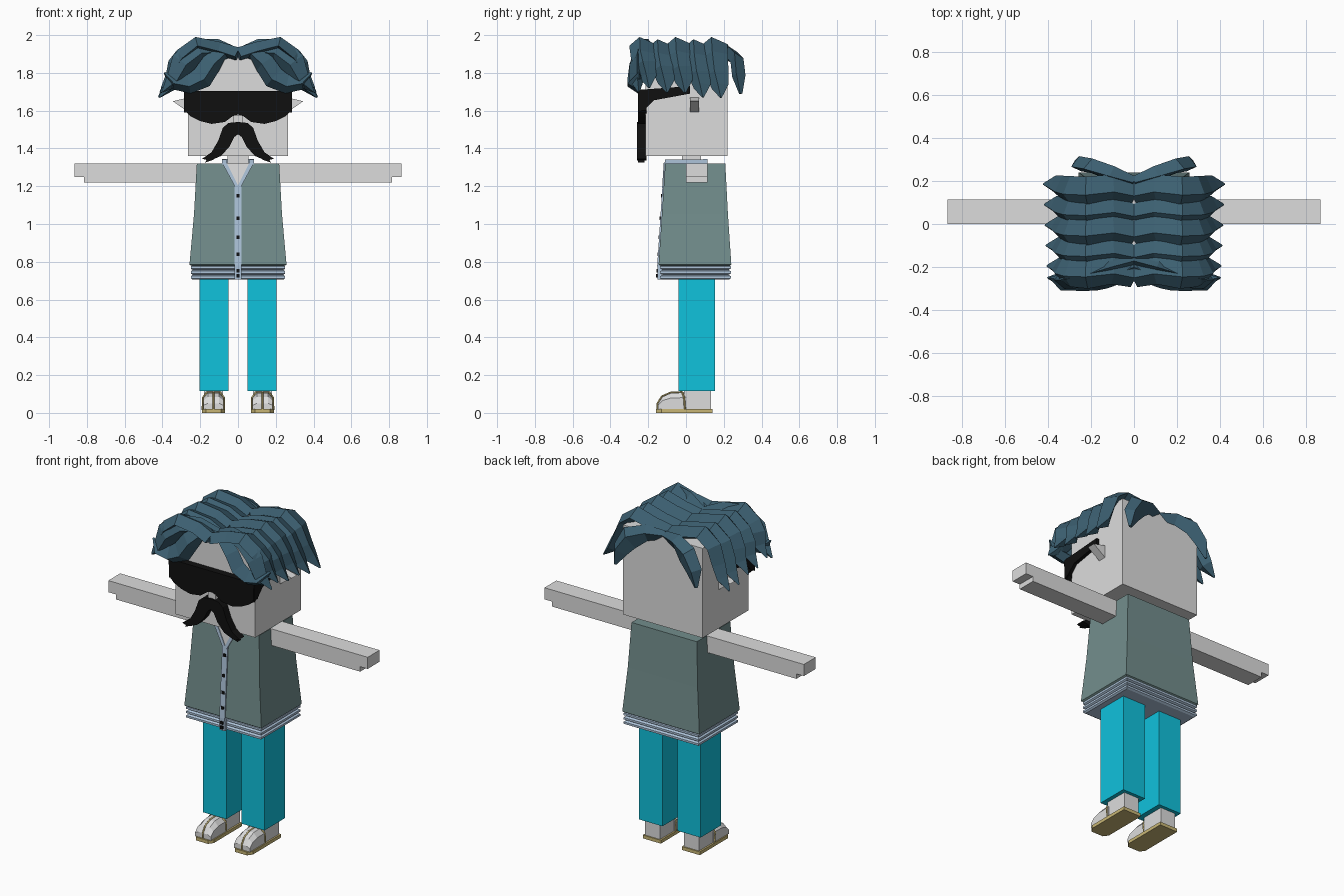
import bpy
import bmesh
from mathutils import Vector

cube = bpy.data.objects.get("Cube")
if cube:
    bpy.data.objects.remove(cube, do_unlink=True)


def material(name, rgb):
    m = bpy.data.materials.new(name)
    m.use_nodes = True
    m.diffuse_color = (*rgb, 1)
    m.node_tree.nodes["Principled BSDF"].inputs["Base Color"].default_value = (*rgb, 1)
    return m


SKIN = material("pale grey skin", (0.72, 0.72, 0.72))
CYAN = material("cyan trousers", (0.005, 0.54, 0.72))
VEST = material("grey green knit", (0.17, 0.27, 0.265))
TRIM = material("pale blue trim", (0.42, 0.55, 0.70))
BLACK = material("black", (0.005, 0.005, 0.005))
HAIR = material("slate blue hair", (0.045, 0.115, 0.165))
TAN = material("tan leather", (0.58, 0.47, 0.18))


def skin_rings(name, rings, mat, mirror=False):
    """Join equal-sized rings of points into a closed solid."""
    bm = bmesh.new()
    loops = [[bm.verts.new(p) for p in ring] for ring in rings]
    n = len(loops[0])
    for a, b in zip(loops, loops[1:]):
        for i in range(n):
            j = (i + 1) % n
            bm.faces.new((a[i], a[j], b[j], b[i]))
    bm.faces.new(loops[0][::-1])
    bm.faces.new(loops[-1])
    bmesh.ops.recalc_face_normals(bm, faces=bm.faces)
    mesh = bpy.data.meshes.new(name)
    bm.to_mesh(mesh)
    bm.free()
    mesh.materials.append(mat)
    ob = bpy.data.objects.new(name, mesh)
    bpy.context.collection.objects.link(ob)
    if mirror:
        ob.modifiers.new("Mirror", "MIRROR")
    return ob


def box(name, x, y, z, mat, mirror=False):
    rings = [[(x[0], y[0], h), (x[1], y[0], h), (x[1], y[1], h), (x[0], y[1], h)] for h in z]
    return skin_rings(name, rings, mat, mirror)


def tower(name, levels, mat):
    """Stack of rectangles: half width, front y, back y, height."""
    rings = [[(-w, f, z), (w, f, z), (w, b, z), (-w, b, z)] for w, f, b, z in levels]
    return skin_rings(name, rings, mat)


def prism(name, pts, axis, lo, hi, mat, mirror=False):
    """Extrude an outline along x (outline in y, z) or y (outline in x, z)."""
    if axis == "x":
        rings = [[(d, a, z) for a, z in pts] for d in (lo, hi)]
    else:
        rings = [[(a, d, z) for a, z in pts] for d in (lo, hi)]
    return skin_rings(name, rings, mat, mirror)


def lock(name, path, widths, thick, out=None):
    """Tapered ridged hair lock along a path, mirrored left to right."""
    pts = [Vector(p) for p in path]
    rings = []
    for i, (p, w) in enumerate(zip(pts, widths)):
        t = (pts[min(i + 1, len(pts) - 1)] - pts[max(i - 1, 0)]).normalized()
        o = Vector(out) if out else p - Vector((0, p.y, 1.7))
        side = t.cross(o).normalized()
        n = side.cross(t)
        h = thick * min(1, w / 0.08)
        ridge = p + n * h + side * w * 0.12
        rings.append([p - side * w / 2, p - n * h, p + side * w / 2 - n * h * 0.4, ridge])
    return skin_rings(name, rings, HAIR, True)


def strap(name, path):
    """Thin leather cord, mirrored left to right."""
    cu = bpy.data.curves.new(name, "CURVE")
    cu.dimensions = "3D"
    cu.bevel_depth = 0.005
    cu.bevel_resolution = 0
    sp = cu.splines.new("POLY")
    sp.points.add(len(path) - 1)
    for q, p in zip(sp.points, path):
        q.co = (*p, 1)
    cu.materials.append(TAN)
    ob = bpy.data.objects.new(name, cu)
    bpy.context.collection.objects.link(ob)
    ob.modifiers.new("Mirror", "MIRROR")


# Head, neck, ears and nose
box("head", (-0.265, 0.265), (-0.215, 0.22), (1.36, 1.9), SKIN)
box("neck", (-0.055, 0.055), (-0.02, 0.08), (1.3, 1.37), SKIN)
prism("ears", [(0.26, 1.59), (0.345, 1.65), (0.26, 1.67)], "y", 0.02, 0.07, SKIN, True)
box("nose", (-0.025, 0.025), (-0.25, -0.21), (1.535, 1.575), SKIN)

# Sunglasses and moustache
prism("sunglasses", [(0, 1.705), (0.285, 1.705), (0.28, 1.6), (0.25, 1.57), (0.2, 1.545),
                     (0.14, 1.53), (0.07, 1.54), (0.03, 1.57), (0, 1.58)],
      "y", -0.255, -0.21, BLACK, True)
prism("sunglass_arms", [(-0.25, 1.71), (-0.25, 1.59), (-0.215, 1.61), (-0.17, 1.655),
                        (0.02, 1.69), (0.02, 1.73)], "x", 0.262, 0.285, BLACK, True)
prism("moustache", [(0, 1.54), (0.05, 1.535), (0.08, 1.51), (0.105, 1.44), (0.14, 1.38),
                    (0.19, 1.345), (0.15, 1.335), (0.09, 1.36), (0.045, 1.41), (0.02, 1.46), (0, 1.475)],
      "y", -0.26, -0.21, BLACK, True)
prism("moustache_ends", [(0.1, 1.4), (0.14, 1.38), (0.175, 1.325), (0.13, 1.34)],
      "y", -0.255, -0.22, BLACK, True)

# Arms with a notched hand
prism("arms", [(0.2, 1.22), (0.815, 1.22), (0.815, 1.25), (0.865, 1.25), (0.865, 1.32), (0.2, 1.32)],
      "y", 0, 0.113, SKIN, True)


# Knitted vest with ribbed hem
def vest_front(z):
    return -0.11 - 0.035 * (1.32 - z) / 0.535


tower("vest", [(0.24, -0.13, 0.225, 0.775), (0.257, vest_front(0.785), 0.24, 0.785),
               (0.233, vest_front(1.05), 0.222, 1.05), (0.218, vest_front(1.32), 0.208, 1.32)], VEST)
for i in range(3):
    z = 0.705 + i * 0.026
    tower(f"hem_rib_{i + 1}", [(0.24, -0.125, 0.225, z), (0.25, -0.137, 0.237, z + 0.007),
                               (0.25, -0.137, 0.237, z + 0.019), (0.24, -0.125, 0.225, z + 0.026)], TRIM)

# Open neckline, collar and button band
skin_rings("throat", [[(x, vest_front(z) + d, z) for x, z in ((-0.07, 1.322), (0.07, 1.322), (0, 1.2))]
                      for d in (0.004, -0.004)], SKIN)
skin_rings("neckline_trim", [[(x, vest_front(z) + d, z) for x, z in
                              ((0.06, 1.325), (0.085, 1.325), (0.012, 1.19), (0, 1.205))]
                             for d in (0.004, -0.008)], TRIM, True)
box("collar_sides", (0.06, 0.085), (-0.112, 0.115), (1.315, 1.342), TRIM, True)
box("collar_back", (-0.085, 0.085), (0.09, 0.115), (1.315, 1.345), TRIM)
prism("button_band", [(vest_front(z) + d, z) for z, d in
                      ((0.705, 0.02), (0.705, 0), (0.78, -0.007), (1.205, -0.007), (1.205, 0.02))],
      "x", -0.018, 0.018, TRIM)
for i, z in enumerate((0.725, 0.752, 0.84, 0.93, 1.03, 1.15)):
    y = vest_front(z) - 0.01
    box(f"button_{i + 1}", (-0.009, 0.009), (y, y + 0.02), (z - 0.009, z + 0.009), BLACK)

# Trousers, feet and sandals
box("trouser_legs", (0.05, 0.205), (-0.04, 0.153), (0.115, 0.71), CYAN, True)
box("heels", (0.08, 0.18), (-0.01, 0.133), (0.018, 0.12), SKIN, True)
toe = [(-0.148, 0.018), (-0.148, 0.05), (-0.125, 0.085), (-0.08, 0.105), (0, 0.108), (0, 0.018)]
skin_rings("toes", [[(x, y, 0.018 + (z - 0.018) * k) for y, z in toe]
                    for x, k in ((0.077, 0.7), (0.1, 1), (0.16, 1), (0.183, 0.7))], SKIN, True)
skin_rings("sandal_soles", [[(0.07, 0.14, z), (0.07, -0.13, z), (0.09, -0.158, z), (0.17, -0.158, z),
                             (0.19, -0.13, z), (0.19, 0.14, z)] for z in (0, 0.02)], TAN, True)
strap("sandal_arches", [(0.073, -0.005, 0.015), (0.073, -0.01, 0.08), (0.097, -0.02, 0.11),
                        (0.163, -0.02, 0.11), (0.187, -0.01, 0.08), (0.187, -0.005, 0.015)])
strap("sandal_thongs", [(0.13, -0.02, 0.11), (0.13, -0.08, 0.108), (0.13, -0.127, 0.088),
                        (0.13, -0.151, 0.05), (0.13, -0.151, 0.018)])

# Swept side locks from the centre parting
sweep = [(0, 1.9), (0.1, 1.93), (0.22, 1.955), (0.3, 1.895), (0.335, 1.8), (0.365, 1.73), (0.42, 1.67)]
wave = (-0.02, 0.0, -0.015, -0.01, 0.0, 0.015, 0.02)
for i in range(5):
    y = 0.165 - 0.095 * i
    lift = -0.012 * (i % 2)
    drop = 0.013 * i
    lock(f"side_lock_{i + 1}",
         [(x - 0.004 * i * (x > 0.35), y + dy, z + lift + drop * (z < 1.85))
          for (x, z), dy in zip(sweep, wave)],
         (0.12, 0.13, 0.14, 0.135, 0.12, 0.09, 0.01), 0.035)

# Front locks framing the forehead
front = (0, -1, 0)
lock("crown_front_lock", [(0, -0.17, 1.9), (0.11, -0.2, 1.925), (0.21, -0.24, 1.915), (0.29, -0.26, 1.85),
                          (0.33, -0.26, 1.77), (0.4, -0.25, 1.70)],
     (0.06, 0.11, 0.14, 0.14, 0.1, 0.01), 0.04, front)
lock("fringe_lock", [(0, -0.2, 1.91), (0.08, -0.24, 1.91), (0.14, -0.26, 1.85), (0.19, -0.27, 1.775),
                     (0.26, -0.27, 1.74), (0.33, -0.27, 1.75), (0.39, -0.25, 1.8)],
     (0.03, 0.08, 0.11, 0.12, 0.1, 0.08, 0.01), 0.04, front)

# Back locks
lock("back_lock", [(0, 0.2, 1.9), (0.1, 0.235, 1.9), (0.19, 0.27, 1.86), (0.245, 0.28, 1.78), (0.27, 0.29, 1.69)],
     (0.05, 0.09, 0.13, 0.1, 0.02), 0.035, (0, 1, 0))
